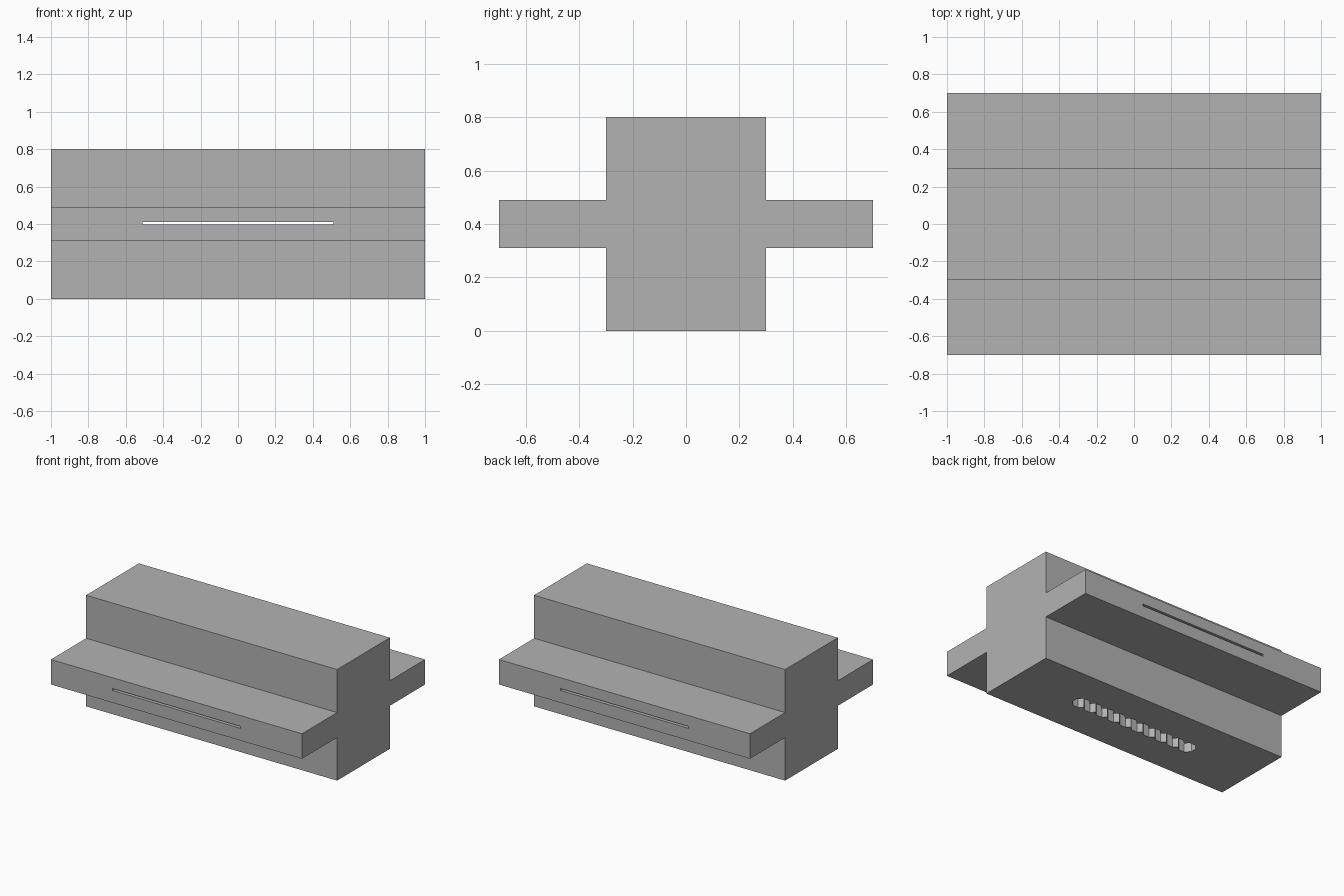
import bpy, bmesh, math

default = bpy.data.objects.get("Cube")
if default:
    bpy.data.objects.remove(default, do_unlink=True)

grey = bpy.data.materials.new("plain_grey")
grey.use_nodes = True
colour = (0.45, 0.45, 0.45, 1)
grey.diffuse_color = colour
grey.node_tree.nodes["Principled BSDF"].inputs["Base Color"].default_value = colour


def prism(name, outline, offset):
    """Extrude a closed 3D outline along an offset into a solid."""
    bm = bmesh.new()
    face = bm.faces.new([bm.verts.new(p) for p in outline])
    top = bmesh.ops.extrude_face_region(bm, geom=[face])["geom"]
    bmesh.ops.translate(bm, vec=offset,
                        verts=[v for v in top if isinstance(v, bmesh.types.BMVert)])
    bmesh.ops.recalc_face_normals(bm, faces=bm.faces)
    mesh = bpy.data.meshes.new(name)
    bm.to_mesh(mesh)
    bm.free()
    mesh.materials.append(grey)
    obj = bpy.data.objects.new(name, mesh)
    bpy.context.collection.objects.link(obj)
    return obj


def cut(target, cutter):
    """Subtract a cutter, then remove it."""
    mod = target.modifiers.new("cut", "BOOLEAN")
    mod.operation = "DIFFERENCE"
    mod.solver = "EXACT"
    mod.object = cutter
    bpy.context.view_layer.objects.active = target
    bpy.ops.object.modifier_apply(modifier=mod.name)
    bpy.data.objects.remove(cutter, do_unlink=True)


# Cross-shaped block: tall core with a wing on the front and back
CORE, WING, LOW, HIGH, TOP = 0.3, 0.7, 0.31, 0.49, 0.8
half = [(CORE, 0), (CORE, LOW), (WING, LOW), (WING, HIGH), (CORE, HIGH), (CORE, TOP)]
section = half + [(-y, z) for y, z in reversed(half)]
block = prism("cross_block", [(-1, y, z) for y, z in section], (2, 0, 0))

# Row of ten overlapping octagonal holes, open at the underside
RADIUS, PITCH, COUNT = 0.06, 0.1, 10
a = RADIUS * math.cos(math.pi / 8)
b = RADIUS * math.sin(math.pi / 8)
cusp = a + b - PITCH / 2
side = [(-a - PITCH * (COUNT - 1) / 2, b)]
for i in range(COUNT):
    cx = (i - (COUNT - 1) / 2) * PITCH
    if i:
        side.append((cx - PITCH / 2, cusp))
    side += [(cx - b, a), (cx + b, a)]
side.append((a + PITCH * (COUNT - 1) / 2, b))
outline = side + [(-x, -y) for x, y in side]
holes = prism("hole_cutter", [(x, y, -0.1) for x, y in outline], (0, 0, 0.505))
holes.hide_render = True
cut(block, holes)

# Thin slot right through the wings from front to back
SLOT, BOTTOM, ROOF = 0.51, 0.398, 0.412
corners = [(-SLOT, BOTTOM), (SLOT, BOTTOM), (SLOT, ROOF), (-SLOT, ROOF)]
slot = prism("slot_cutter", [(x, -1, z) for x, z in corners], (0, 2, 0))
slot.hide_render = True
cut(block, slot)
